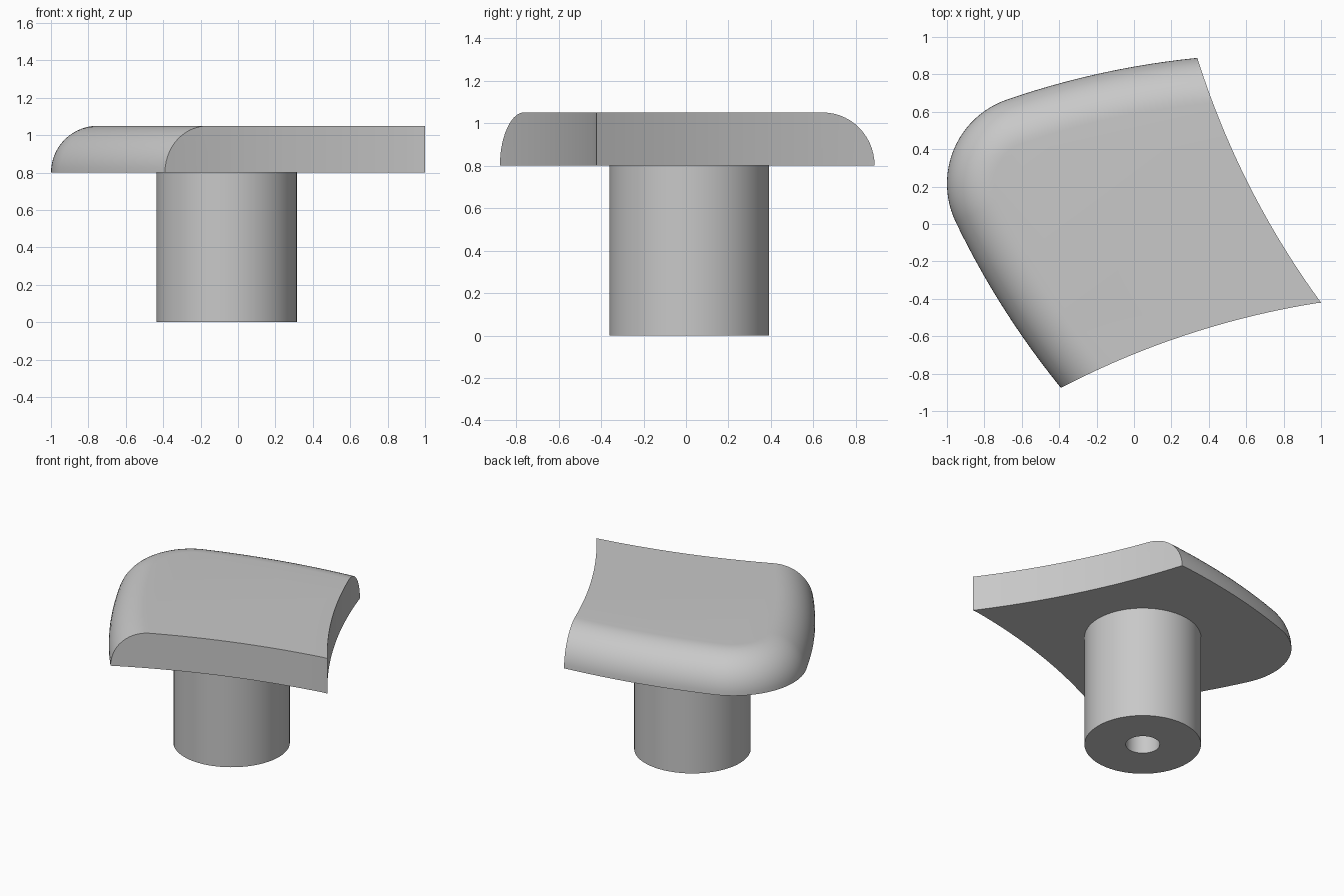
import bpy, bmesh
from math import sin, cos, radians, pi

cube = bpy.data.objects.get("Cube")
if cube:
    bpy.data.objects.remove(cube, do_unlink=True)

grey = bpy.data.materials.new("plain grey")
grey.use_nodes = True
grey.diffuse_color = (0.58, 0.58, 0.58, 1)
grey.node_tree.nodes["Principled BSDF"].inputs["Base Color"].default_value = grey.diffuse_color


def arc(centre, r, start, end, n):
    """Points on a circular arc, angles in degrees."""
    angles = [radians(start + (end - start) * i / n) for i in range(n + 1)]
    return [(centre[0] + r * cos(a), centre[1] + r * sin(a)) for a in angles]


def loft(name, rings):
    """Closed solid through a stack of (outline, z) rings."""
    bm = bmesh.new()
    loops = [[bm.verts.new((x, y, z)) for x, y in pts] for pts, z in rings]
    for a, b in zip(loops, loops[1:]):
        for i in range(len(a)):
            j = (i + 1) % len(a)
            bm.faces.new((a[i], a[j], b[j], b[i]))
    bm.faces.new(loops[0])
    bm.faces.new(loops[-1])
    bmesh.ops.recalc_face_normals(bm, faces=bm.faces)
    mesh = bpy.data.meshes.new(name)
    bm.to_mesh(mesh)
    bm.free()
    mesh.materials.append(grey)
    obj = bpy.data.objects.new(name, mesh)
    bpy.context.collection.objects.link(obj)
    return obj


def activate(obj):
    bpy.ops.object.select_all(action='DESELECT')
    obj.select_set(True)
    bpy.context.view_layer.objects.active = obj


def smooth(obj):
    activate(obj)
    bpy.ops.object.shade_smooth_by_angle(angle=radians(30))


# Head: two shallow arcs joined by a round corner, with a quarter-round edge
BIG, CORNER, FILLET, BASE = 4.5, 0.475, 0.25, 0.8
LEFT_JOIN, BACK_JOIN = 205.7, 109
corner = (-0.525, 0.216)


def tangent_centre(angle):
    a, d = radians(angle), BIG - CORNER
    return corner[0] - d * cos(a), corner[1] - d * sin(a)


def outline(inset):
    side = arc(tangent_centre(LEFT_JOIN), BIG - inset, LEFT_JOIN + 18, LEFT_JOIN, 18)
    bend = arc(corner, CORNER - inset, LEFT_JOIN, BACK_JOIN, 24)
    back = arc(tangent_centre(BACK_JOIN), BIG - inset, BACK_JOIN, BACK_JOIN - 18, 18)
    return side + bend[1:] + back[1:] + [(1.6, -1.2)]


rings = []
for i in range(15):
    a = pi / 2 * i / 14
    rings.append((outline(FILLET * (1 - cos(a))), BASE + FILLET * sin(a)))
head = loft("head", rings)

# Trim the front and right sides along curved cuts
trim = arc((1.69, -4.866), BIG, 124, 99.2, 24) + arc((4.632, 2.236), BIG, 216.2, 190, 24)
trim.append((-2, 2))
cutter = loft("trim_cutter", [(trim, 0.5), (trim, 1.5)])
cutter.hide_render = True
activate(head)
cut = head.modifiers.new("trim", 'BOOLEAN')
cut.operation = 'INTERSECT'
cut.solver = 'EXACT'
cut.object = cutter
bpy.ops.object.modifier_apply(modifier=cut.name)
bpy.data.objects.remove(cutter, do_unlink=True)
smooth(head)

# Stem: round post with a blind hole in its underside
axis = (-0.061, 0.015)


def circle(r):
    return arc(axis, r, 0, 360, 64)[:-1]


stem = loft("stem", [(circle(0.11), 0.6), (circle(0.11), 0),
                     (circle(0.376), 0), (circle(0.376), BASE + 0.01)])
smooth(stem)
